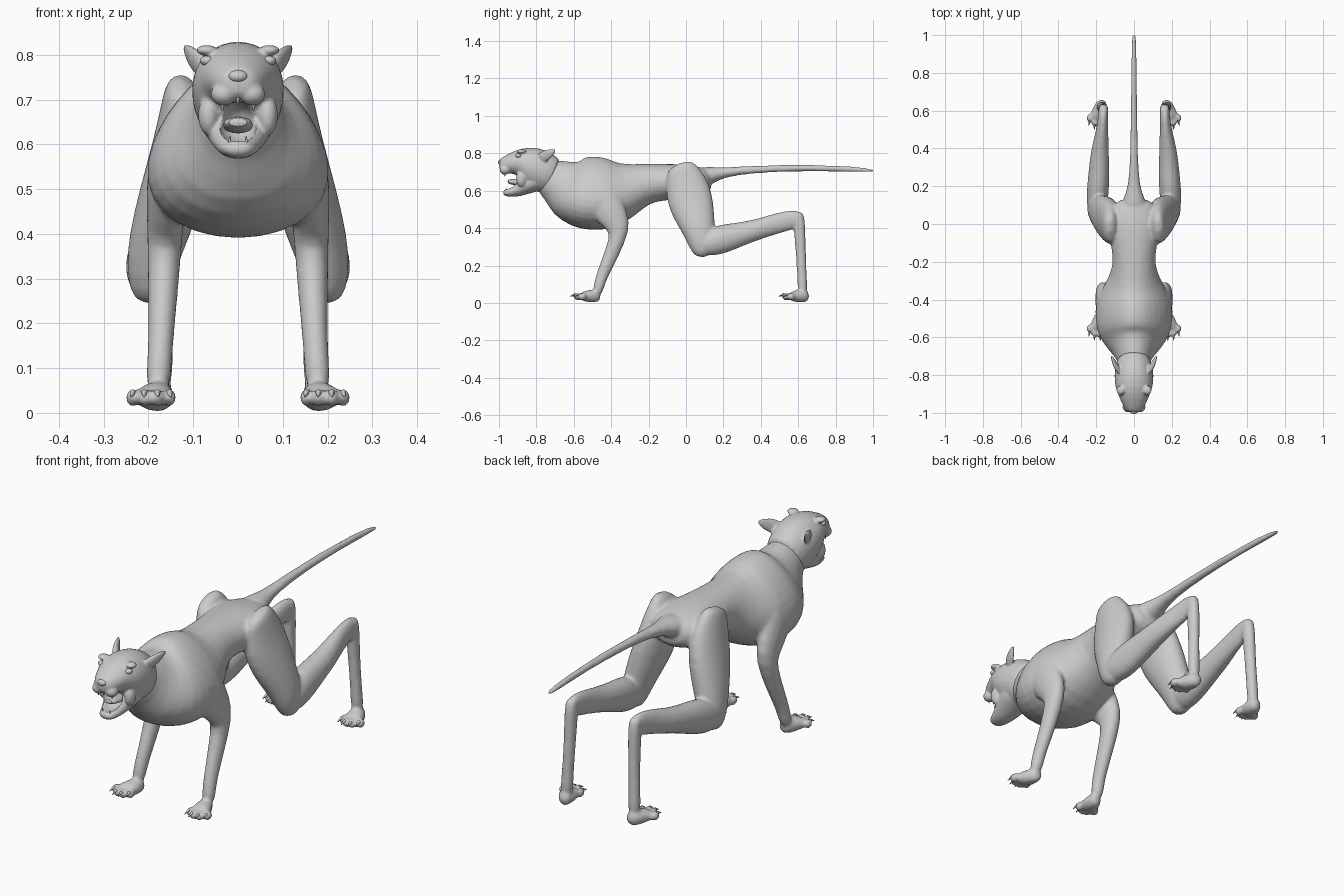
import bpy, bmesh, math
from mathutils import Vector, Matrix

cube = bpy.data.objects.get("Cube")
if cube:
    bpy.data.objects.remove(cube)

grey = bpy.data.materials.new("plain grey")
grey.use_nodes = True
tone = (0.6, 0.6, 0.6, 1)
grey.diffuse_color = tone
grey.node_tree.nodes["Principled BSDF"].inputs["Base Color"].default_value = tone

X = Vector((1, 0, 0))
SIDES = (1, -1)


def loft(bm, points, side=1, sides=16):
    """Closed tube; each point is x, y, z, half width, half depth, optional egg factor."""
    centres = [Vector((p[0] * side, p[1], p[2])) for p in points]
    rings = []
    for i, p in enumerate(points):
        tangent = centres[min(i + 1, len(points) - 1)] - centres[max(i - 1, 0)]
        up = X.cross(tangent).normalized()
        egg = p[5] if len(p) > 5 else 0
        ring = []
        for j in range(sides):
            a = math.tau * j / sides
            width = p[3] * math.cos(a) * (1 - egg * math.sin(a))
            ring.append(bm.verts.new(centres[i] + X * width + up * p[4] * math.sin(a)))
        rings.append(ring)
    for a, b in zip(rings, rings[1:]):
        for j in range(sides):
            k = (j + 1) % sides
            bm.faces.new((a[j], a[k], b[k], b[j]))
    bm.faces.new(rings[0])
    bm.faces.new(rings[-1])


def ball(bm, centre, size, turn=0):
    m = Matrix.Translation(centre) @ Matrix.Rotation(turn, 4, "Z") @ Matrix.Diagonal((*size, 1))
    bmesh.ops.create_uvsphere(bm, u_segments=16, v_segments=10, radius=1, matrix=m)


def spike(bm, base, tip, radius):
    base, tip = Vector(base), Vector(tip)
    d = tip - base
    m = Matrix.Translation((base + tip) / 2) @ d.to_track_quat("Z", "Y").to_matrix().to_4x4()
    bmesh.ops.create_cone(bm, cap_ends=True, segments=10, radius1=radius,
                          radius2=radius * 0.15, depth=d.length, matrix=m)


def finish(bm, name, voxel=0, subdivide=0):
    bmesh.ops.recalc_face_normals(bm, faces=bm.faces[:])
    mesh = bpy.data.meshes.new(name)
    bm.to_mesh(mesh)
    bm.free()
    mesh.materials.append(grey)
    obj = bpy.data.objects.new(name, mesh)
    bpy.context.collection.objects.link(obj)
    bpy.ops.object.select_all(action="DESELECT")
    obj.select_set(True)
    bpy.context.view_layer.objects.active = obj
    bpy.ops.object.shade_smooth_by_angle(angle=math.radians(50))
    if subdivide:
        obj.modifiers.new("Round", "SUBSURF").levels = subdivide
        obj.modifiers["Round"].render_levels = subdivide
    if voxel:
        fuse = obj.modifiers.new("Fuse", "REMESH")
        fuse.mode = "VOXEL"
        fuse.voxel_size = voxel
        fuse.use_smooth_shade = True
        relax = obj.modifiers.new("Relax", "SMOOTH")
        relax.factor = 0.5
        relax.iterations = 5
    return obj


# Body: torso, tail and limbs fused into one skin
torso = [(0, -.78, .69, .08, .09), (0, -.7, .66, .09, .115), (0, -.64, .61, .14, .16, .2),
         (0, -.58, .595, .19, .195, .3), (0, -.5, .585, .205, .205, .3),
         (0, -.4, .585, .195, .195, .3), (0, -.32, .6, .15, .15, .2),
         (0, -.22, .64, .11, .108), (0, -.12, .645, .12, .1),
         (0, -.02, .65, .15, .095), (0, .07, .645, .14, .085), (0, .14, .66, .08, .06)]
tail = [(0, .08, .67, .08, .06), (0, .14, .685, .055, .045), (0, .2, .697, .031, .026),
        (0, .35, .714, .021, .02), (0, .6, .723, .017, .018),
        (0, .85, .718, .015, .016), (0, .97, .71, .013, .012), (0, 1.01, .705, .008, .006)]
thigh = [(.13, -.04, .75, .03, .07), (.122, -.01, .68, .052, .1), (.125, .01, .6, .068, .125),
         (.145, .035, .5, .076, .12), (.175, .067, .4, .07, .092),
         (.195, .085, .32, .057, .075), (.2, .095, .24, .035, .045)]
shank = [(.2, .06, .305, .045, .05), (.195, .12, .32, .058, .075), (.19, .2, .343, .06, .08),
         (.185, .3, .37, .054, .063), (.18, .4, .398, .048, .055),
         (.168, .5, .43, .031, .056), (.163, .58, .447, .027, .053), (.162, .62, .46, .024, .035)]
hock = [(.162, .595, .49, .026, .03), (.162, .605, .44, .028, .034), (.164, .612, .3, .025, .028),
        (.17, .62, .15, .025, .025), (.174, .625, .03, .03, .03)]
foreleg = [(.1, -.49, .7, .04, .08), (.135, -.47, .6, .06, .1), (.158, -.42, .5, .05, .095),
           (.163, -.355, .41, .04, .067), (.165, -.365, .34, .038, .044),
           (.17, -.425, .2, .03, .037), (.175, -.46, .12, .028, .03), (.18, -.475, .04, .03, .028)]
paw = [(.17, 0, .035, .022, .028), (.178, -.035, .037, .036, .036),
       (.187, -.08, .036, .046, .032), (.194, -.11, .034, .046, .02)]
TOES = [(-.042, -.108), (-.015, -.125), (.014, -.122), (.04, -.1)]
HEELS = (.66, -.455)

bm = bmesh.new()
loft(bm, torso)
loft(bm, tail)
for s in SIDES:
    for part in (thigh, shank, hock, foreleg):
        loft(bm, part, s)
    for heel in HEELS:
        loft(bm, [(p[0], p[1] + heel, *p[2:]) for p in paw], s)
        for dx, dy in TOES:
            ball(bm, ((.195 + dx) * s, heel + dy, .034), (.016, .024, .02))
finish(bm, "body", voxel=.008, subdivide=1)

# Claws
bm = bmesh.new()
for s in SIDES:
    for heel in HEELS:
        for dx, dy in TOES:
            x = .195 + dx
            spike(bm, (x * s, heel + dy - .012, .046), ((x + dx * .1) * s, heel + dy - .04, .035), .007)
finish(bm, "claws")

# Head: skull with muzzle, lower jaw, ears and brows
skull = [(0, -1, .738, .03, .026), (0, -.98, .737, .05, .042), (0, -.945, .742, .068, .054),
         (0, -.9, .752, .086, .072), (0, -.86, .742, .103, .1), (0, -.8, .715, .107, .118),
         (0, -.75, .692, .1, .11), (0, -.69, .67, .085, .1)]
jaw = [(0, -.98, .588, .027, .014), (0, -.95, .59, .042, .024), (0, -.91, .6, .054, .036),
       (0, -.87, .625, .072, .05), (0, -.82, .65, .088, .06), (0, -.76, .665, .085, .06)]
ear = [(.07, -.79, .765, .02, .03), (.093, -.755, .785, .016, .032),
       (.108, -.725, .802, .011, .024), (.121, -.695, .82, .004, .006)]
bm = bmesh.new()
loft(bm, skull)
loft(bm, jaw)
for s in SIDES:
    loft(bm, ear, s)
    ball(bm, (.032 * s, -.968, .712), (.03, .03, .026))
    ball(bm, (.07 * s, -.88, .81), (.025, .025, .012), -.5 * s)
    ball(bm, (.066 * s, -.88, .665), (.024, .03, .045))
head = finish(bm, "head", voxel=.005, subdivide=1)

# Mouth hollow
bm = bmesh.new()
ball(bm, (0, -.935, .648), (.046, .075, .047))
hollow = finish(bm, "mouth_cutter")
hollow.hide_render = True
hollow.hide_set(True)
cut = head.modifiers.new("Mouth", "BOOLEAN")
cut.operation = "DIFFERENCE"
cut.object = hollow

# Tongue
bm = bmesh.new()
loft(bm, [(0, -.955, .65, .024, .011), (0, -.93, .648, .034, .016),
          (0, -.89, .64, .034, .018), (0, -.85, .64, .03, .015)])
finish(bm, "tongue", subdivide=1)

# Teeth
bm = bmesh.new()
spike(bm, (0, -.982, .715), (0, -.978, .687), .008)
for s in SIDES:
    spike(bm, (.036 * s, -.968, .71), (.034 * s, -.968, .676), .009)
    spike(bm, (.02 * s, -.958, .588), (.018 * s, -.962, .618), .007)
finish(bm, "teeth")

# Eyes
bm = bmesh.new()
for s in SIDES:
    ball(bm, (.07 * s, -.897, .787), (.016, .014, .011), .6 * s)
finish(bm, "eyes")

# Nose
bm = bmesh.new()
ball(bm, (0, -.99, .752), (.022, .016, .014))
finish(bm, "nose")
